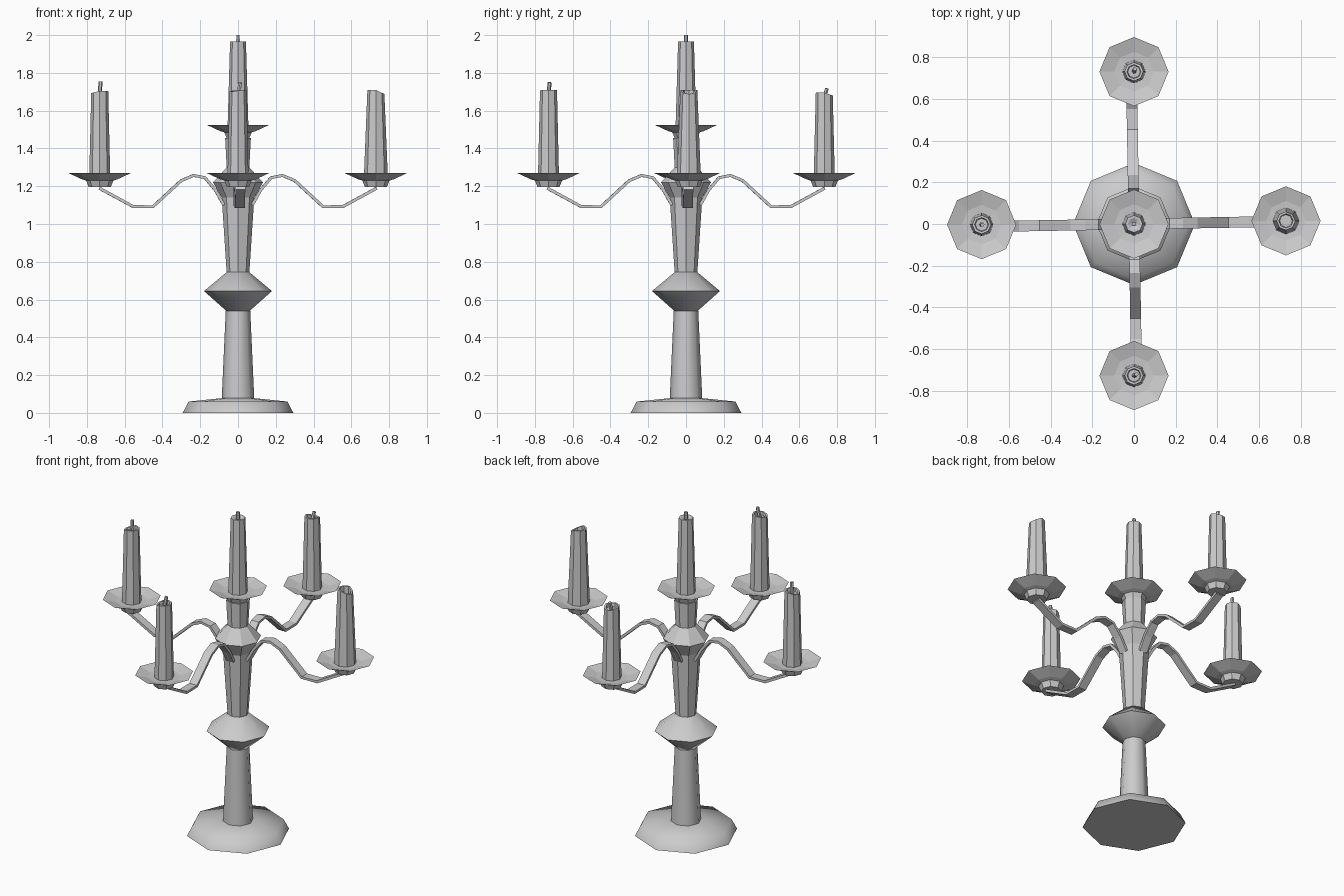
import bpy, bmesh, math
from mathutils import Vector, Matrix

if "Cube" in bpy.data.objects:
    bpy.data.objects.remove(bpy.data.objects["Cube"])

SIDES = 8


def make_object(name, bm, smooth=None):
    bmesh.ops.recalc_face_normals(bm, faces=bm.faces)
    me = bpy.data.meshes.new(name)
    bm.to_mesh(me)
    bm.free()
    ob = bpy.data.objects.new(name, me)
    bpy.context.collection.objects.link(ob)
    if smooth:
        bpy.ops.object.select_all(action='DESELECT')
        ob.select_set(True)
        bpy.context.view_layer.objects.active = ob
        bpy.ops.object.shade_smooth_by_angle(angle=math.radians(smooth))
    return ob


def lathe(name, profile, loc=(0, 0, 0), smooth=None, shear=None):
    """Eight-sided turned part; shear=(dir, drop, z0) lowers one side of the top."""
    bm = bmesh.new()
    rings = []
    for r, z in profile:
        if r == 0:
            rings.append([bm.verts.new((0, 0, z))] * SIDES)
            continue
        ring = []
        for i in range(SIDES):
            a = 2 * math.pi * i / SIDES
            dz = 0
            if shear and z > shear[2]:
                dz = -shear[1] * max(0, math.cos(a - math.radians(shear[0])))
            ring.append(bm.verts.new((r * math.cos(a), r * math.sin(a), z + dz)))
        rings.append(ring)
    for a, b in zip(rings, rings[1:]):
        for i in range(SIDES):
            j = (i + 1) % SIDES
            bm.faces.new(list(dict.fromkeys((a[i], a[j], b[j], b[i]))))
    bmesh.ops.translate(bm, verts=bm.verts, vec=loc)
    return make_object(name, bm, smooth)


def arm(name, angle):
    """Flat ribbon bent along an S-shaped path."""
    path = [(.075, 1.10), (.12, 1.18), (.175, 1.245), (.235, 1.257), (.30, 1.23),
            (.45, 1.092), (.555, 1.092), (.735, 1.19)]
    pts = [Vector((x, 0, z)) for x, z in path]
    bm = bmesh.new()
    rings = []
    for i, p in enumerate(pts):
        t = (pts[min(i + 1, len(pts) - 1)] - pts[max(i - 1, 0)]).normalized()
        n = Vector((-t.z, 0, t.x)) * 0.008
        w = Vector((0, 0.026, 0))
        rings.append([bm.verts.new(p + c) for c in (n + w, n - w, -n - w, -n + w)])
    for a, b in zip(rings, rings[1:]):
        for i in range(4):
            j = (i + 1) % 4
            bm.faces.new((a[i], a[j], b[j], b[i]))
    bm.faces.new(rings[0])
    bm.faces.new(rings[-1])
    bmesh.ops.transform(bm, matrix=Matrix.Rotation(angle, 4, 'Z'), verts=bm.verts)
    make_object(name, bm)


def wick(name, base, tip):
    d = Vector(tip) - Vector(base)
    bm = bmesh.new()
    bmesh.ops.create_cone(bm, cap_ends=True, segments=6, radius1=.012, radius2=.010,
                          depth=d.length)
    m = Matrix.Translation((Vector(base) + Vector(tip)) / 2) @ \
        d.to_track_quat('Z', 'Y').to_matrix().to_4x4()
    bmesh.ops.transform(bm, matrix=m, verts=bm.verts)
    make_object(name, bm)


def dish(name, x, y, z):
    lathe(name, [(0, 0), (.058, 0), (.072, .035), (.095, .042), (.166, .075),
                 (.095, .056), (0, .05)], (x, y, z))


# Foot and stem
lathe("foot_and_lower_stem", [(0, 0), (.293, 0), (.262, .06), (.086, .078), (.065, .54),
                              (0, .54)], smooth=80)
lathe("middle_knop", [(0, .54), (.062, .54), (.18, .645), (.06, .745), (0, .745)], smooth=50)
lathe("upper_stem", [(0, .74), (.06, .74), (.086, 1.14), (.132, 1.22), (.06, 1.30),
                     (.068, 1.455), (0, 1.455)])

# Central dish and candle
dish("center_dish", 0, 0, 1.45)
lathe("center_candle", [(0, 1.49), (.056, 1.49), (.042, 1.965), (.03, 1.965), (0, 1.95)])
wick("center_wick", (0, 0, 1.94), (0, 0, 2.0))

# Four arms: name, x, y, candle top, cut direction, cut depth, wick tip offset
outer = [("right", .73, .015, 1.71, 0, .022, None),
         ("back", 0, .732, 1.695, 90, .015, (.005, .014, 1.718)),
         ("left", -.732, -.003, 1.705, 180, .012, (.004, 0, 1.755)),
         ("front", 0, -.728, 1.71, 200, .010, (.012, .006, 1.75))]
for k, (side, x, y, top, cut, drop, tip) in enumerate(outer):
    arm(side + "_arm", math.radians(90 * k + 1))
    dish(side + "_dish", x, y, 1.195)
    depth = .02 if tip else .12
    foot = .056 if tip else .064
    lathe(side + "_candle", [(0, 1.235), (foot, 1.235), (.045, top), (.034, top),
                             (.030, top - depth), (0, top - depth)],
          (x, y, 0), shear=(cut, drop, top - .01))
    if tip:
        wick(side + "_wick", (x, y, top - .03), (x + tip[0], y + tip[1], tip[2]))
